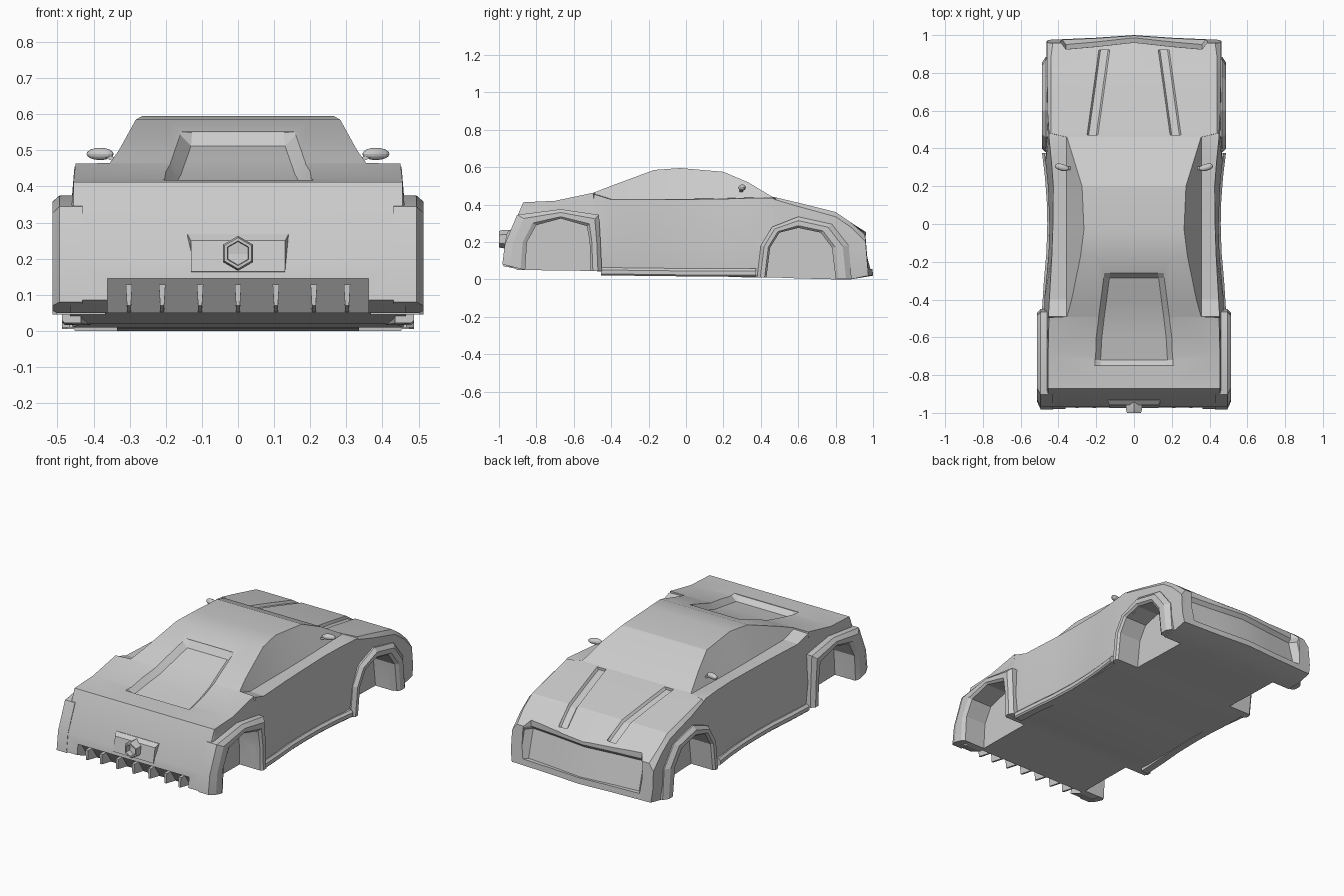
import bpy, bmesh, math
from mathutils import Matrix

if "Cube" in bpy.data.objects:
    bpy.data.objects.remove(bpy.data.objects["Cube"])

paint = bpy.data.materials.new("grey_paint")
paint.diffuse_color = (0.6, 0.6, 0.6, 1)
paint.use_nodes = True
paint.node_tree.nodes["Principled BSDF"].inputs["Base Color"].default_value = paint.diffuse_color


def finish(bm, name, mirrored=False):
    if mirrored:
        bmesh.ops.mirror(bm, geom=bm.verts[:] + bm.edges[:] + bm.faces[:],
                         matrix=Matrix.Identity(4), merge_dist=1e-4, axis='X')
    bmesh.ops.recalc_face_normals(bm, faces=bm.faces[:])
    mesh = bpy.data.meshes.new(name)
    bm.to_mesh(mesh)
    bm.free()
    mesh.materials.append(paint)
    ob = bpy.data.objects.new(name, mesh)
    bpy.context.collection.objects.link(ob)
    return ob


def loft(name, rings, mirrored=False):
    """Skin a list of equal-length closed point rings and cap both ends."""
    bm = bmesh.new()
    vs = [[bm.verts.new(p) for p in r] for r in rings]
    n = len(rings[0])
    for a, b in zip(vs, vs[1:]):
        for i in range(n):
            j = (i + 1) % n
            bm.faces.new((a[i], a[j], b[j], b[i]))
    bm.faces.new(vs[0])
    bm.faces.new(vs[-1])
    return finish(bm, name, mirrored)


def cut(target, cutter):
    bpy.ops.object.select_all(action='DESELECT')
    bpy.context.view_layer.objects.active = target
    target.select_set(True)
    m = target.modifiers.new("cut", 'BOOLEAN')
    m.operation, m.solver, m.object = 'DIFFERENCE', 'EXACT', cutter
    bpy.ops.object.modifier_apply(modifier=m.name)
    bpy.data.objects.remove(cutter)


def lower_x(y):
    return min(0.447 + 0.2 * y * y, 0.475)


# Body stations: y low, y high, z floor, z top, x top edge, x belt, z belt
stations = [
    (-.98, -.965, .085, .19, .455, .46, .16),
    (-.90, -.87, .05, .412, .455, .46, .36),
    (-.70, -.70, .048, .42, .455, .46, .37),
    (-.495, -.495, .045, .463, .45, .455, .42),
    (-.49, -.49, .045, .465, .355, .453, .455),
    (-.40, -.40, .035, .50, .33, .448, .427),
    (-.17, -.17, .02, .585, .283, .435, .427),
    (-.03, -.03, .02, .595, .265, .43, .427),
    (.20, .20, .015, .575, .275, .427, .43),
    (.33, .33, .01, .52, .315, .437, .434),
    (.46, .46, .01, .442, .355, .45, .436),
    (.48, .48, .01, .438, .44, .45, .425),
    (.60, .60, .005, .41, .44, .458, .39),
    (.80, .80, 0, .36, .44, .46, .335),
    (.88, .88, 0, .305, .44, .46, .28),
    (.975, .957, .02, .24, .43, .46, .20)]


def top_z(y):
    for a, b in zip(stations, stations[1:]):
        if a[1] <= y <= b[1]:
            return a[3] + (b[3] - a[3]) * (y - a[1]) / (b[1] - a[1])


# Body shell: half sections, skinned, capped and mirrored
bm = bmesh.new()
rows = []
for k, (yl, yh, zb, zt, xr, xw, zw) in enumerate(stations):
    xs = lower_x(yl) if yl < .4 else .462
    zm = zb + (zw - zb) * .35
    # Shelf at the foot of the side windows
    shelf = (.358, zw + .003) if xr < .356 else ((xw + xr) / 2, (zw + zt) / 2)
    pts = [(0, zb), (.2, zb), (xs - .01, zb), (xs, zm), (xw, zw), shelf, (xr, zt), (.2, zt), (0, zt)]
    bow = .025 if k == len(stations) - 1 else 0
    rows.append([bm.verts.new((x, yl + (yh - yl) * (z - zb) / (zt - zb)
                               + bow * max(0, 1 - x / .36), z)) for x, z in pts])
for a, b in zip(rows, rows[1:]):
    for i in range(8):
        bm.faces.new((a[i], a[i + 1], b[i + 1], b[i]))
for r in (rows[0], rows[-1]):
    for i in range(3):
        bm.faces.new((r[i], r[i + 1], r[7 - i], r[8 - i]))
    bm.faces.new((r[3], r[4], r[5]))
body = finish(bm, "body", True)

# Wheel arches: outer x, well depth, opening and flare outlines (y, z)
arches = {
    "rear": (.514, .368,
             [(-.86, .05), (-.85, .2), (-.80, .29), (-.67, .325), (-.53, .285), (-.515, .2), (-.51, .045)],
             [(-.982, .08), (-.968, .19), (-.903, .345), (-.67, .375), (-.465, .345), (-.457, .2), (-.45, .045)]),
    "front": (.487, .335,
              [(.43, .01), (.45, .17), (.5, .25), (.6, .275), (.72, .25), (.78, .17), (.8, .005)],
              [(.38, .01), (.40, .18), (.46, .28), (.6, .335), (.78, .295), (.87, .18), (.885, .005)])}
for name, (x, deep, inner, outer) in arches.items():
    hole = [(inner[0][0], -.1)] + inner + [(inner[-1][0], -.1)]
    for s in (1, -1):
        cut(body, loft("well_cutter", [[(s * d, y, z) for y, z in hole] for d in (deep, .6)]))

    def ring(d, t):
        return [(d, a[0] + (b[0] - a[0]) * t, a[1] + (b[1] - a[1]) * t)
                for a, b in zip(outer, inner)]
    rings = [ring(.43, 0), ring(x - .02, 0), ring(x, .35), ring(x, .8), ring(x - .012, 1), ring(.43, 1)]
    loft(name + "_wheel_flare", [list(c) for c in zip(*rings)], True)


# Rear window recess
def recess_ring(y, w, d):
    z = top_z(y)
    return [(-w + .03, y, z - d), (w - .03, y, z - d), (w, y, z), (w, y, z + .15),
            (-w, y, z + .15), (-w, y, z)]


cut(body, loft("recess_cutter", [recess_ring(*p) for p in (
    (-.75, .208, .003), (-.72, .207, .03), (-.6, .2, .03), (-.49, .187, .03),
    (-.40, .175, .03), (-.285, .16, .03), (-.26, .157, .003))]))

# Hood grooves
for s in (1, -1):
    rings = []
    for y in (.47, .6, .8, .88, .92):
        c = .22 - (y - .47) / .46 * .064
        z = top_z(y)
        rings.append([(s * (c + u), y, z + h) for u, h in
                      ((-.02, -.014), (.02, -.014), (.029, 0), (.029, .06), (-.029, .06), (-.029, 0))])
    cut(body, loft("groove_cutter", rings))

# Nose recess under an overhanging hood lip
cut(body, loft("nose_cutter", [[(x, y + b, z) for y, z in
    ((.932, .33), (.934, .235), (.915, .215), (.958, .055), (1.1, .055), (1.1, .33))]
    for x, b in ((-.39, .03), (-.36, -.008), (-.2, .006), (0, .028), (.2, .006), (.36, -.008), (.39, .03))]))

# Rear diffuser recess and fins
cut(body, loft("diffuser_cutter", [[(x, y, z) for y, z in
    ((-1.05, .145), (-.95, .145), (-.868, .03), (-1.05, -.02))] for x in (-.362, .362)]))
for i, c in enumerate((-.302, -.21, -.105, 0, .105, .21, .302)):
    loft("diffuser_fin_%d" % (i + 1), [[(c + d * w, y, z) for y, z, w in
        ((-.975, .128, 1), (-.975, .07, .6), (-.88, .052, .6), (-.88, .128, 1))] for d in (-.009, .009)])

# Side sills
loft("side_sill", [[(lower_x(y) + d, y, z + .012 * max(0, -y)) for d, z in
    ((-.04, .016), (.004, .016), (.012, .024), (.012, .045), (0, .058), (-.04, .058))]
    for y in (-.455, -.3, -.15, 0, .12, .25, .375)], True)

# Rear plate housing
loft("rear_plate_housing", [[(x * w, y, z) for y, z, w in
    ((-.91, .268, 1), (-.935, .268, 1), (-.957, .25, .93), (-.975, .165, .93), (-.94, .15, .93))]
    for x in (-.14, .14)])


# Hexagonal exhaust pipe
def hexagon(y, r):
    return [(r * math.sin(a * math.pi / 3), y, .215 + r * math.cos(a * math.pi / 3)) for a in range(6)]


loft("exhaust_pipe", [hexagon(-.93, .048), hexagon(-.985, .048), hexagon(-1, .043),
                      hexagon(-1, .034), hexagon(-.965, .032)])

# Door mirrors with stalks
bm = bmesh.new()
bmesh.ops.create_uvsphere(bm, u_segments=16, v_segments=8, radius=1,
    matrix=Matrix.Translation((.382, .30, .49)) @ Matrix.Rotation(math.radians(15), 4, 'Z')
    @ Matrix.Diagonal((.039, .018, .017, 1)))
finish(bm, "door_mirror", True)
loft("mirror_stalk", [[(x, .295 + dy, z + dz) for dy, dz in
    ((-.01, -.006), (.01, -.006), (.01, .006), (-.01, .006))] for x, z in ((.32, .465), (.37, .486))], True)

# Shading
bpy.ops.object.select_all(action='SELECT')
bpy.context.view_layer.objects.active = body
bpy.ops.object.shade_smooth_by_angle(angle=math.radians(17))
